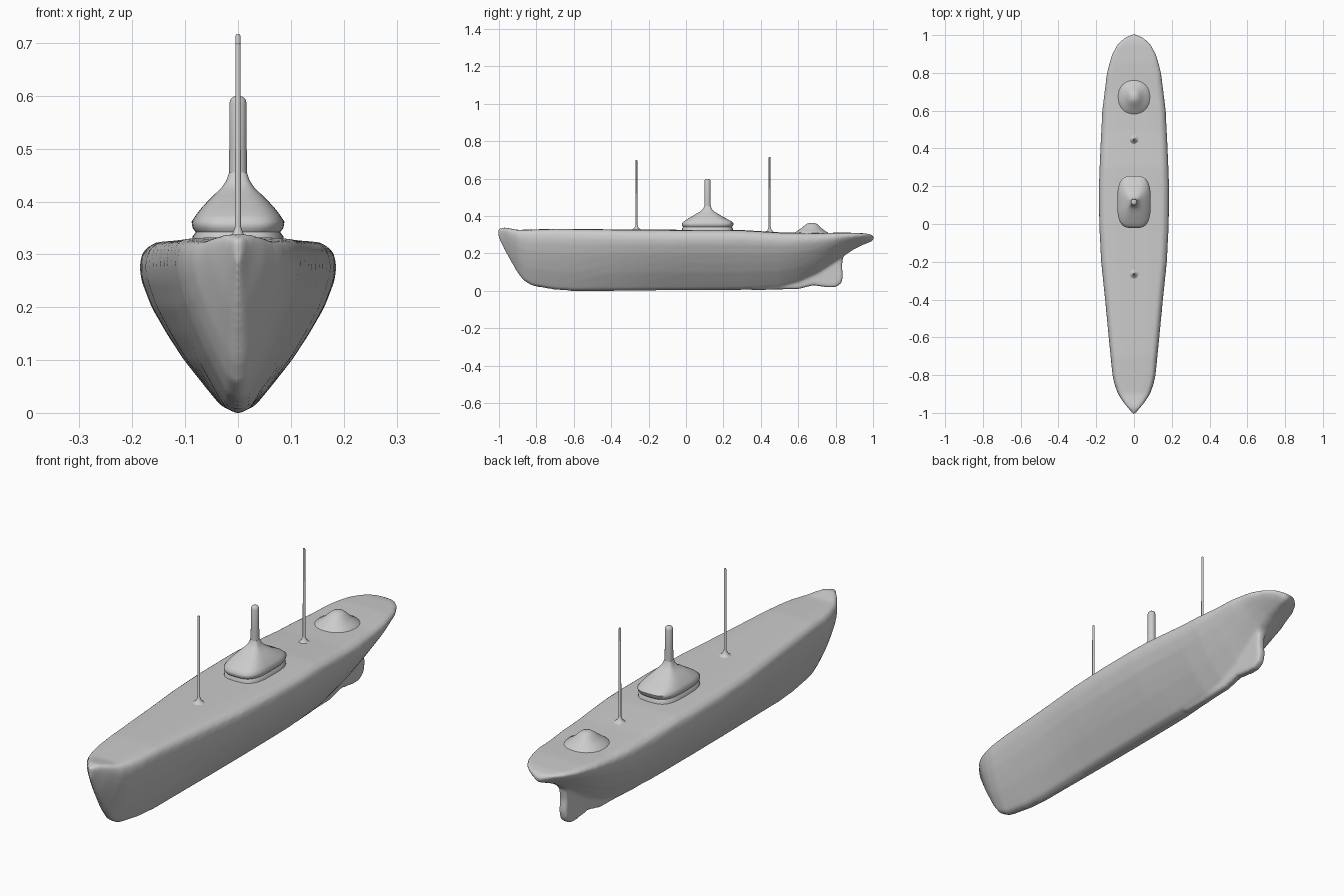
import bpy, bmesh, math

if "Cube" in bpy.data.objects:
    bpy.data.objects.remove(bpy.data.objects["Cube"])


def lerp(table, v):
    """Piecewise-linear lookup in a list of (key, value)."""
    for (a, fa), (b, fb) in zip(table, table[1:]):
        if v <= b:
            return fa + (fb - fa) * max(0.0, (v - a) / (b - a))
    return table[-1][1]


def bridge(bm, rings):
    """Skin a list of equal-length closed rings and cap both ends."""
    for r0, r1 in zip(rings, rings[1:]):
        n = len(r0)
        for i in range(n):
            j = (i + 1) % n
            bm.faces.new((r0[i], r0[j], r1[j], r1[i]))
    bm.faces.new(rings[0][::-1])
    bm.faces.new(rings[-1])


def finish(bm, name, angle=60):
    bmesh.ops.recalc_face_normals(bm, faces=bm.faces)
    me = bpy.data.meshes.new(name)
    bm.to_mesh(me)
    bm.free()
    ob = bpy.data.objects.new(name, me)
    bpy.context.collection.objects.link(ob)
    bpy.ops.object.select_all(action='DESELECT')
    ob.select_set(True)
    bpy.context.view_layer.objects.active = ob
    bpy.ops.object.shade_smooth_by_angle(angle=math.radians(angle))
    return ob


def loft(name, layers, power=2.0, n=32):
    """Stack superellipse rings; each layer is (z, half width, y start, y end)."""
    bm = bmesh.new()
    rings = []
    for z, hx, y0, y1 in layers:
        ring = []
        for i in range(n):
            a = math.tau * i / n
            c, s = math.cos(a), math.sin(a)
            p = 2 / power
            x = math.copysign(abs(c) ** p, c) * hx
            y = (y0 + y1) / 2 + math.copysign(abs(s) ** p, s) * (y1 - y0) / 2
            ring.append(bm.verts.new((x, y, z)))
        rings.append(ring)
    bridge(bm, rings)
    return finish(bm, name)


# Hull: beam, keel line and sheer line along the length
BEAM = [(-1.006, .006), (-.98, .026), (-.95, .052), (-.9, .085), (-.85, .103), (-.8, .114),
        (-.6, .134), (-.4, .153), (-.2, .174), (0, .184), (.2, .186), (.4, .178),
        (.6, .168), (.8, .144), (.9, .118), (.95, .09), (.985, .053), (1.004, .015)]
KEEL = [(-1.006, .285), (-.99, .255), (-.95, .18), (-.9, .095), (-.87, .055), (-.82, .025),
        (-.7, .005), (-.6, -.002), (.3, .004), (.5, .018), (.6, .045), (.7, .09),
        (.8, .155), (.85, .19), (.9, .223), (.95, .247), (.985, .26), (1.004, .27)]
SHEER = [(-1.006, .332), (-.97, .339), (-.9, .326), (-.7, .332), (-.3, .328), (.3, .325),
         (.5, .313), (.7, .309), (.85, .312), (.95, .308), (.985, .303), (1.004, .292)]
SECTION = [(0, 0), (.17, .03), (.33, .14), (.55, .3), (.72, .45), (.88, .61), (.98, .76),
           (1.005, .85), (.97, .94), (.85, .99), (.5, 1), (0, 1)]

bm = bmesh.new()
stations = sorted({round(y, 3) for t in (BEAM, KEEL, SHEER) for y, _ in t})
rings = []
for y in stations:
    w, k, d = lerp(BEAM, y), lerp(KEEL, y), lerp(SHEER, y)
    half = [(f * w, k + t * (d - k)) for f, t in SECTION]
    outline = half + [(-x, z) for x, z in half[-2:0:-1]]
    rings.append([bm.verts.new((x, y, z)) for x, z in outline])
bridge(bm, rings)

# Thin sternpost and rudder under the counter, fused with the hull
SKEG = [(.35, .004), (.6, .01), (.68, .03), (.75, .02), (.8, .02), (.83, .04), (.84, .08),
        (.833, .13), (.84, .18), (.865, .215), (.82, .25), (.35, .15)]
bridge(bm, [[bm.verts.new((x, y, z)) for y, z in SKEG] for x in (-.019, .019)])
hull = finish(bm, "hull")
rm = hull.modifiers.new("fuse", 'REMESH')
rm.mode = 'VOXEL'
rm.voxel_size = .007
rm.use_smooth_shade = True
sm = hull.modifiers.new("soften", 'SMOOTH')
sm.factor = .5
sm.iterations = 12

# Deckhouse with a sloping roof that runs up into the funnel
loft("deckhouse", [(.30, .088, -.022, .25), (.334, .086, -.02, .25), (.342, .08, -.016, .245),
                   (.35, .086, -.022, .252), (.362, .088, -.022, .255), (.374, .08, -.008, .24),
                   (.387, .07, .012, .215), (.40, .058, .035, .19), (.413, .045, .055, .17),
                   (.425, .032, .078, .15), (.44, .022, .093, .137), (.455, .017, .098, .132)],
     power=3.2, n=48)
loft("funnel", [(.42, .018, .097, .133), (.50, .0165, .0985, .1315), (.586, .0165, .0985, .1315),
                (.594, .014, .101, .129), (.599, .008, .107, .123)], n=24)

# Masts with flared feet
for label, y, base, top in (("fore_mast", -.265, .323, .70), ("aft_mast", .447, .31, .717)):
    flare = [(0, .034), (.006, .022), (.014, .011), (.03, .0055), (top - base - .004, .0048),
             (top - base, .003)]
    loft(label, [(base + h, r, y - r, y + r) for h, r in flare], n=12)

# Low mound on the aft deck
loft("aft_deck_mound", [(.295, .095, .565, .775), (.312, .082, .583, .758), (.324, .062, .60, .738),
                        (.338, .045, .62, .722), (.35, .033, .635, .71), (.359, .022, .648, .698),
                        (.364, .009, .661, .684)], power=2.2)
